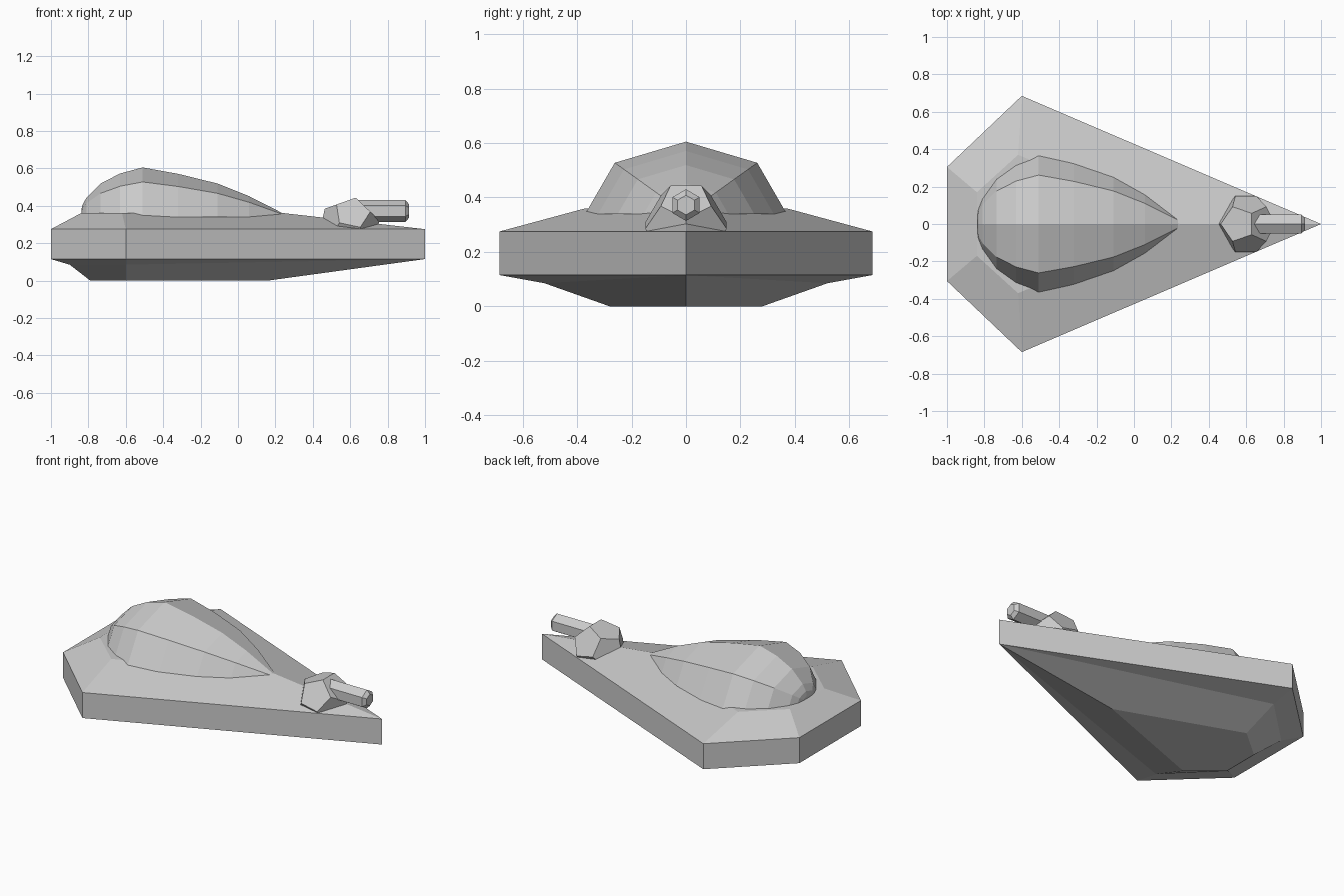
import bpy, bmesh, math
from mathutils import Matrix

if "Cube" in bpy.data.objects:
    bpy.data.objects.remove(bpy.data.objects["Cube"])


def finish(name, bm):
    bmesh.ops.remove_doubles(bm, verts=bm.verts, dist=0.0005)
    bmesh.ops.recalc_face_normals(bm, faces=bm.faces)
    me = bpy.data.meshes.new(name)
    bm.to_mesh(me)
    bm.free()
    ob = bpy.data.objects.new(name, me)
    bpy.context.collection.objects.link(ob)
    return ob


def loft(name, rings):
    """Skin a stack of closed rings and cap both ends."""
    bm = bmesh.new()
    rows = [[bm.verts.new(p) for p in r] for r in rings]
    for a, b in zip(rows, rows[1:]):
        n = len(a)
        for i in range(n):
            j = (i + 1) % n
            bm.faces.new((a[i], a[j], b[j], b[i]))
    bm.faces.new(rows[0])
    bm.faces.new(rows[-1])
    return finish(name, bm)


def arrow(tip, wing, tail, z, tip_z=None):
    """Five-cornered hull outline, mirrored across y = 0."""
    half = [wing, tail]
    pts = [(tip, 0, z if tip_z is None else tip_z)]
    pts += [(x, y, z) for x, y in half]
    pts += [(x, -y, z) for x, y in reversed(half)]
    return pts


# Wedge hull: keel plate, underside crease, straight rim, raised deck
loft("hull", [
    arrow(0.16, (-0.6, 0.28), (-0.79, 0.12), 0),
    arrow(1.0, (-0.6, 0.52), (-0.9, 0.23), 0.085, 0.115),
    arrow(1.0, (-0.6, 0.685), (-1.0, 0.305), 0.115),
    arrow(1.0, (-0.6, 0.685), (-1.0, 0.305), 0.275),
    arrow(0.25, (-0.62, 0.37), (-0.84, 0.17), 0.36),
])

# Teardrop cabin: flattened half-lathe along x
stations = [(-0.838, 0.05), (-0.832, 0.09), (-0.81, 0.145), (-0.735, 0.25),
            (-0.63, 0.325), (-0.51, 0.37), (-0.32, 0.322), (-0.11, 0.25),
            (0.06, 0.155), (0.25, 0.02)]
loft("cabin", [[(x, r * math.cos(k * math.pi / 4),
                 0.34 + 0.716 * r * math.sin(k * math.pi / 4))
                for k in range(5)] for x, r in stations])

# Gun ball: dodecahedron half sunk in the deck
phi = (1 + math.sqrt(5)) / 2
pts = [(a, b, c) for a in (-1, 1) for b in (-1, 1) for c in (-1, 1)]
for a in (-1, 1):
    for b in (-1, 1):
        p, q = a / phi, b * phi
        pts += [(0, p, q), (p, q, 0), (q, 0, p)]
bm = bmesh.new()
for p in pts:
    bm.verts.new(p)
bmesh.ops.convex_hull(bm, input=bm.verts)
bmesh.ops.dissolve_limit(bm, angle_limit=0.05, verts=bm.verts, edges=bm.edges)
bmesh.ops.transform(bm, verts=bm.verts, matrix=Matrix.Translation((0.598, 0, 0.297))
                    @ Matrix.Rotation(math.radians(12), 4, 'Y')
                    @ Matrix.Scale(0.16 / math.sqrt(3), 4))
finish("gun_ball", bm)

# Gun barrel: hexagonal rod with a tapered muzzle
loft("gun_barrel", [[(x, r * math.sin(k * math.pi / 3), 0.372 + r * math.cos(k * math.pi / 3))
                     for k in range(6)]
                    for x, r in ((0.6, 0.058), (0.895, 0.058), (0.915, 0.036))])
